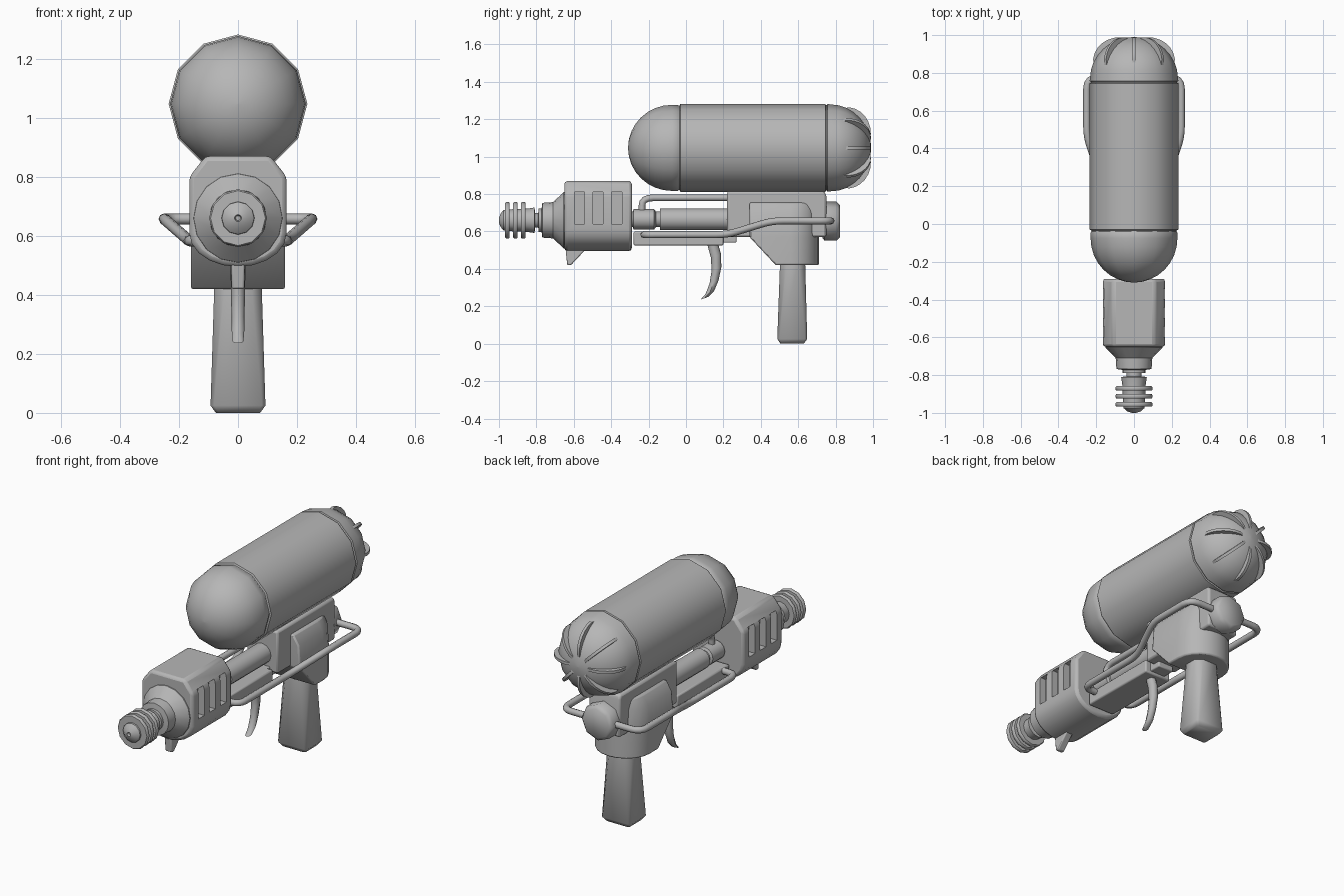
import bpy, bmesh
from math import sin, cos, pi, radians
from mathutils import Vector, Matrix

cube = bpy.data.objects.get("Cube")
if cube:
    bpy.data.objects.remove(cube, do_unlink=True)

grey = bpy.data.materials.new("plain grey")
grey.use_nodes = True
COLOUR = (0.47, 0.47, 0.47, 1)
grey.diffuse_color = COLOUR
grey.node_tree.nodes["Principled BSDF"].inputs["Base Color"].default_value = COLOUR


def activate(ob):
    bpy.ops.object.select_all(action='DESELECT')
    ob.select_set(True)
    bpy.context.view_layer.objects.active = ob


def finish(name, bm, bevel=0.0, angle=40):
    bmesh.ops.recalc_face_normals(bm, faces=bm.faces)
    mesh = bpy.data.meshes.new(name)
    bm.to_mesh(mesh)
    bm.free()
    ob = bpy.data.objects.new(name, mesh)
    bpy.context.collection.objects.link(ob)
    mesh.materials.append(grey)
    if bevel:
        mod = ob.modifiers.new("soft edges", 'BEVEL')
        mod.width = bevel
        mod.segments = 2
        mod.limit_method = 'ANGLE'
    activate(ob)
    bpy.ops.object.shade_smooth_by_angle(angle=radians(angle))
    return ob


def loft(name, rings, bevel=0.0, angle=40):
    """Skin equal-length rings of points and cap both ends."""
    bm = bmesh.new()
    loops = [[bm.verts.new(p) for p in ring] for ring in rings]
    for a, b in zip(loops, loops[1:]):
        for i in range(len(a)):
            j = (i + 1) % len(a)
            bm.faces.new((a[i], a[j], b[j], b[i]))
    bm.faces.new(loops[0])
    bm.faces.new(loops[-1])
    return finish(name, bm, bevel, angle)


def lathe(name, profile, z, sides=12, angle=40):
    """Turn a (y, radius) profile around a lengthwise axis at height z."""
    turn = [2 * pi * i / sides for i in range(sides)]
    return loft(name, [[(r * cos(t), y, z + r * sin(t)) for t in turn]
                       for y, r in profile], 0, angle)


def side_prism(name, outline, half, bevel=0.0):
    """Extrude a (y, z) outline across the width."""
    return loft(name, [[(x, y, z) for y, z in outline] for x in (-half, half)], bevel)


def box(name, x, y, z, bevel=0.0):
    return loft(name, [[(x[0], y[0], h), (x[1], y[0], h), (x[1], y[1], h), (x[0], y[1], h)]
                       for h in z], bevel)


def tube(name, points, radius, bend=0.06):
    """Round pipe through points with softened corners."""
    pts = [Vector(p) for p in points]
    path = [pts[0]]
    for a, b, c in zip(pts, pts[1:], pts[2:]):
        p = b + (a - b).normalized() * min(bend, (a - b).length * 0.45)
        q = b + (c - b).normalized() * min(bend, (c - b).length * 0.45)
        path += [p * (1 - t) ** 2 + b * 2 * t * (1 - t) + q * t * t
                 for t in (0, 0.25, 0.5, 0.75, 1)]
    path.append(pts[-1])
    curve = bpy.data.curves.new(name, 'CURVE')
    curve.dimensions = '3D'
    curve.bevel_depth = radius
    curve.bevel_resolution = 2
    curve.use_fill_caps = True
    spline = curve.splines.new('POLY')
    spline.points.add(len(path) - 1)
    for sp, p in zip(spline.points, path):
        sp.co = (*p, 1)
    ob = bpy.data.objects.new(name, curve)
    bpy.context.collection.objects.link(ob)
    curve.materials.append(grey)
    activate(ob)
    bpy.ops.object.convert(target='MESH')
    bpy.ops.object.shade_smooth_by_angle(angle=radians(50))


# Water tank: front dome, barrel and rear cap
TANK_Z, TANK_R = 1.047, 0.235
arc = [i * pi / 16 for i in range(9)]
lathe("tank_front_dome", [(-0.075 - 0.235 * cos(t), max(0.23 * sin(t), 0.002)) for t in arc]
      + [(-0.045, 0.23), (-0.04, 0.226)], TANK_Z)
lathe("tank_barrel", [(-0.06, 0.226), (-0.034, 0.226), (-0.03, TANK_R), (0.745, TANK_R),
                      (0.748, 0.228), (0.77, 0.228)], TANK_Z)
lathe("tank_rear_cap", [(0.752, 0.226), (0.757, 0.235)]
      + [(0.775 + 0.215 * sin(t), max(0.232 * cos(t), 0.002)) for t in arc], TANK_Z)

# Radiating fins on the rear cap
for k in range(8):
    inner, outer = [], []
    for i in range(9):
        t = radians(18 + 62 * i / 8)
        lift = 0.96 + 0.16 * sin(pi * i / 8) ** 0.7
        inner.append((0.775 + 0.19 * sin(t), 0.2 * cos(t)))
        outer.append((min(0.775 + 0.215 * sin(t) * lift, 1.0), 0.231 * cos(t) * lift))
    fin = side_prism("cap_fin", inner + outer[::-1], 0.008)
    fin.data.transform(Matrix.Translation((0, 0, TANK_Z)) @ Matrix.Rotation(k * pi / 4, 4, 'Y'))

# Fore grip: chamfered top, round belly, three slots in each side
AXIS_Z = 0.66
belly = [(0.165 * cos(t), AXIS_Z - 0.05 - 0.115 * sin(t)) for t in [i * pi / 10 for i in range(11)]]
section = [(-0.165, 0.8), (-0.11, 0.87), (0.11, 0.87), (0.165, 0.8)] + belly
fore = loft("fore_grip", [[(x, y, z) for x, z in section] for y in (-0.65, -0.29)], 0.016)
cutters = []
for side in (-1, 1):
    for y in (-0.57, -0.47, -0.37):
        slot = box("slot_cutter", sorted((side * 0.125, side * 0.3)), (y - 0.027, y + 0.027),
                   (0.64, 0.81))
        slot.hide_render = True
        cutters.append(slot)
        cut = fore.modifiers.new("slot", 'BOOLEAN')
        cut.operation = 'DIFFERENCE'
        cut.solver = 'EXACT'
        cut.object = slot
activate(fore)
for mod in list(fore.modifiers):
    if mod.type in ('BOOLEAN', 'BEVEL'):
        bpy.ops.object.modifier_apply(modifier=mod.name)
for ob in cutters:
    bpy.data.objects.remove(ob, do_unlink=True)
bpy.ops.object.shade_smooth_by_angle(angle=radians(50))

# Finger hook below the fore grip
side_prism("finger_hook", [(-0.645, 0.52), (-0.635, 0.42), (-0.615, 0.42), (-0.54, 0.5), (-0.54, 0.52)],
           0.022, 0.006)

# Nozzle
lathe("nozzle_cone", [(-0.64, 0.152), (-0.655, 0.15), (-0.71, 0.097), (-0.768, 0.093),
                      (-0.772, 0.062), (-0.788, 0.062), (-0.79, 0.04), (-0.82, 0.04)], AXIS_Z, 16, 30)
lathe("nozzle_tip", [(-0.805, 0.03), (-0.81, 0.068), (-0.85, 0.062), (-0.95, 0.058), (-0.975, 0.055),
                     (-0.992, 0.035), (-1.0, 0.012), (-0.985, 0.008)], AXIS_Z, 12, 35)
for y in (-0.87, -0.912, -0.955):
    lathe("nozzle_ring", [(y - 0.012, 0.03), (y - 0.012, 0.093), (y - 0.006, 0.098),
                          (y + 0.006, 0.098), (y + 0.012, 0.093), (y + 0.012, 0.03)], AXIS_Z, 12)

# Pump pipe, collar and tray beneath
lathe("pump_pipe", [(-0.3, 0.042), (-0.14, 0.042), (-0.138, 0.058), (0.26, 0.058)], AXIS_Z + 0.005)
lathe("pump_collar", [(-0.285, 0.04), (-0.28, 0.054), (-0.17, 0.054), (-0.16, 0.04)], AXIS_Z + 0.005)
box("pump_tray", (-0.085, 0.085), (-0.28, 0.2), (0.525, 0.6), 0.008)
box("trigger_stop", (-0.05, 0.05), (0.17, 0.27), (0.54, 0.6), 0.006)

# Pipes: centre feed and one on each side
tube("feed_pipe", [(0, -0.235, 0.69), (0, -0.235, 0.78), (0, 0.26, 0.78)], 0.018)
for name, s in (("left_pipe", 1), ("right_pipe", -1)):
    tube(name, [(s * 0.06, -0.225, 0.583), (s * 0.165, -0.225, 0.583), (s * 0.165, 0.22, 0.583),
                (s * 0.25, 0.46, 0.657), (s * 0.25, 0.775, 0.657), (s * 0.06, 0.775, 0.657)], 0.019)

# Body under the tank, with a rear knob
side_prism("body", [(0.22, 0.57), (0.22, 0.815), (0.74, 0.815), (0.75, 0.79), (0.75, 0.57)], 0.1, 0.012)
lathe("rear_knob", [(0.73, 0.09), (0.74, 0.104), (0.805, 0.104), (0.824, 0.085)], 0.655, 8, 50)

# Grip housing: sloped at the front, rounded at the back
back = [(0.16 * cos(t), 0.56 + 0.15 * sin(t)) for t in [i * pi / 10 for i in range(11)]]


def housing_ring(front, width, z):
    return [(-width, front, z), (width, front, z)] + [(x * width / 0.16, y, z) for x, y in back]


loft("grip_housing", [housing_ring(0.48, 0.16, 0.42), housing_ring(0.34, 0.16, 0.57),
                      housing_ring(0.34, 0.15, 0.7), housing_ring(0.34, 0.115, 0.755)], 0.008, 50)


# Handle: boxy at the foot, with corners cut wider towards the top
def handle_ring(w, front, rear, cut, z):
    return [(-w + cut, front, z), (w - cut, front, z), (w, front + cut, z), (w, rear - cut, z),
            (w - cut, rear, z), (cut - w, rear, z), (-w, rear - cut, z), (-w, front + cut, z)]


loft("handle", [handle_ring(0.075, 0.505, 0.63, 0.01, 0), handle_ring(0.093, 0.488, 0.648, 0.012, 0.025),
                handle_ring(0.08, 0.503, 0.637, 0.035, 0.44)], 0, 50)

# Curved trigger
trigger = [(0.138, 0.55, 0.027), (0.16, 0.47, 0.027), (0.163, 0.4, 0.026), (0.15, 0.33, 0.024),
           (0.128, 0.275, 0.023), (0.098, 0.243, 0.02)]
loft("trigger", [[(0.92 * w * cos(t), y + w * sin(t), z + w * 0.35 * sin(t))
                  for t in [i * pi / 4 for i in range(8)]] for y, z, w in trigger], 0, 50)
